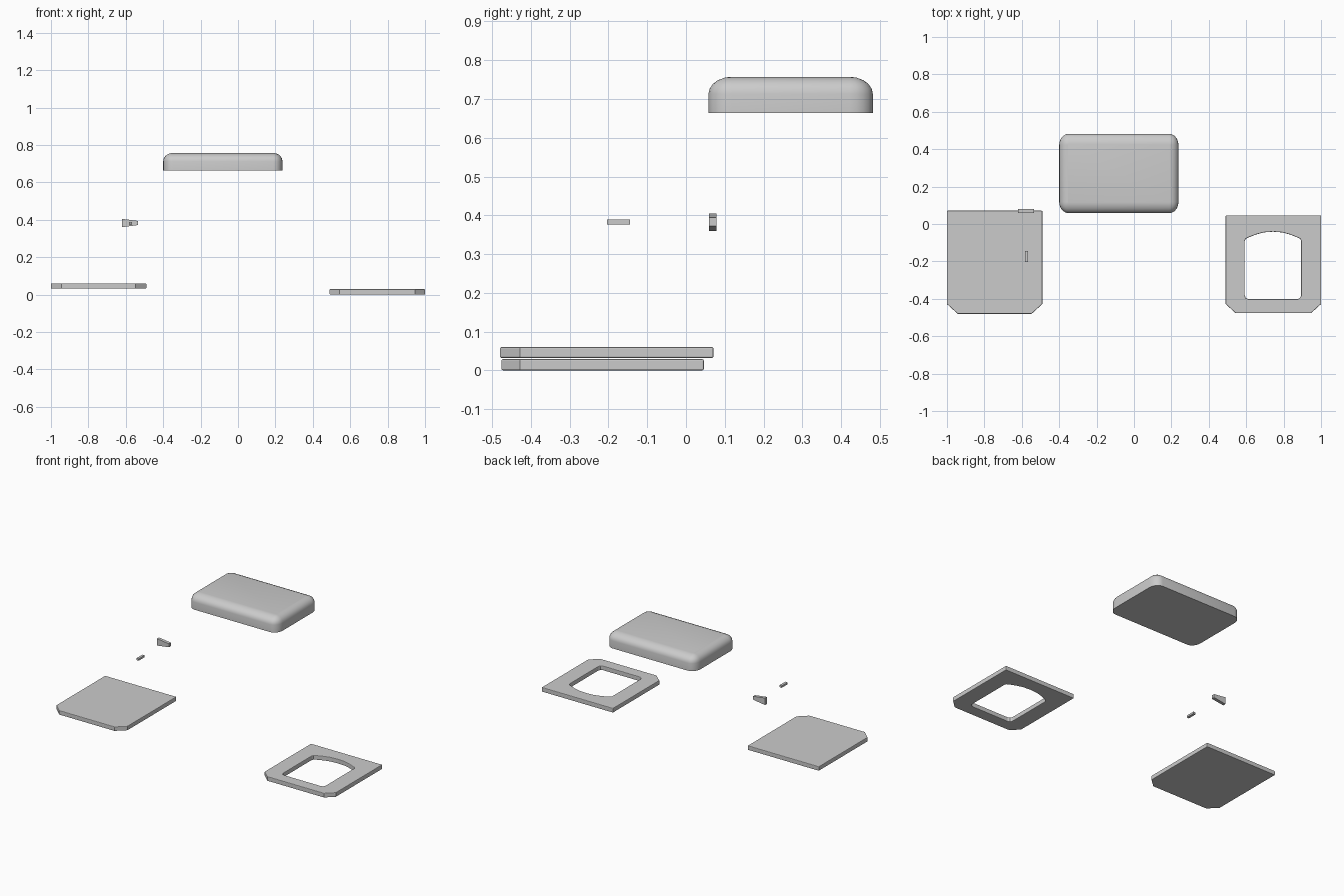
import bpy, bmesh
from math import sin, cos, pi

if "Cube" in bpy.data.objects:
    bpy.data.objects.remove(bpy.data.objects["Cube"])


def finish(name, bm, bevel=0.0, smooth=True):
    bmesh.ops.recalc_face_normals(bm, faces=bm.faces)
    mesh = bpy.data.meshes.new(name)
    bm.to_mesh(mesh)
    bm.free()
    ob = bpy.data.objects.new(name, mesh)
    bpy.context.collection.objects.link(ob)
    bpy.ops.object.select_all(action='DESELECT')
    bpy.context.view_layer.objects.active = ob
    ob.select_set(True)
    if smooth:
        bpy.ops.object.shade_smooth_by_angle(angle=0.6)
    if bevel:
        mod = ob.modifiers.new("edge_round", 'BEVEL')
        mod.width = bevel
        mod.segments = 2
        mod.limit_method = 'ANGLE'
        mod.angle_limit = 0.9
    return ob


def plate(name, outline, z0, z1, hole=None, bevel=0.004):
    """Extrude a flat outline, with an optional hole, between two heights."""
    bm = bmesh.new()
    edges = []
    for loop in [outline] + ([hole] if hole else []):
        vs = [bm.verts.new((x, y, z0)) for x, y in loop]
        edges += [bm.edges.new((a, b)) for a, b in zip(vs, vs[1:] + vs[:1])]
    if hole:
        bmesh.ops.triangle_fill(bm, edges=edges, use_beauty=True)
    else:
        bm.faces.new(bm.verts[:])
    geo = bmesh.ops.extrude_face_region(bm, geom=bm.faces[:], use_keep_orig=True)["geom"]
    bmesh.ops.translate(bm, vec=(0, 0, z1 - z0),
                        verts=[g for g in geo if isinstance(g, bmesh.types.BMVert)])
    return finish(name, bm, bevel, smooth=False)


def clipped_rect(x0, x1, y0, y1, c):
    return [(x0, y1), (x0, y0 + c), (x0 + c * 1.1, y0),
            (x1 - c * 1.1, y0), (x1, y0 + c), (x1, y1)]


# solid panel
plate("solid_panel", clipped_rect(-1.0, -0.49, -0.48, 0.071, 0.052), 0.032, 0.06)

# frame panel with arched opening
cx, hw = 0.743, 0.151
right = [(hw - 0.02, -0.402), (hw - 0.006, -0.396), (hw, -0.382),
         (hw, -0.092), (hw - 0.005, -0.08), (hw - 0.018, -0.073)]
arch = [(0.09, -0.056), (0.05, -0.045), (0, -0.041)]
half = right + arch
opening = [(cx + x, y) for x, y in half] + [(cx - x, y) for x, y in half[-2::-1]]
plate("frame_panel", clipped_rect(0.49, 1.0, -0.476, 0.046, 0.048), 0.0, 0.029, opening)

# cushion: stacked rounded rectangles with an elliptical shoulder
bm = bmesh.new()
mx, my, hx, hy, rx, ry, n = -0.081, 0.27, 0.319, 0.212, 0.05, 0.06, 5
rings = []
levels = [(1.0, 0.664)] + [(cos(t * pi / 10), 0.713 + 0.044 * sin(t * pi / 10)) for t in range(5)]
levels.append((0.08, 0.757))
for s, z in levels:
    ring = []
    for q, (sx, sy) in enumerate([(1, 1), (-1, 1), (-1, -1), (1, -1)]):
        for i in range(n + 1):
            a = (q + i / n) * pi / 2
            ring.append(bm.verts.new((mx + sx * (hx - rx) + rx * s * cos(a),
                                      my + sy * (hy - ry) + ry * s * sin(a), z)))
    rings.append(ring)
for a, b in zip(rings, rings[1:]):
    for i in range(len(a)):
        j = (i + 1) % len(a)
        bm.faces.new((a[i], a[j], b[j], b[i]))
bm.faces.new(rings[0][::-1])
bm.faces.new(rings[-1])
finish("cushion", bm)

# tapered clip
bm = bmesh.new()
side = [(-0.621, 0.36), (-0.535, 0.372), (-0.535, 0.394), (-0.621, 0.405)]
front = [bm.verts.new((x, 0.059, z)) for x, z in side]
back = [bm.verts.new((x, 0.079, z)) for x, z in side]
bm.faces.new(front)
bm.faces.new(back[::-1])
for i in range(len(side)):
    j = (i + 1) % len(side)
    bm.faces.new((front[i], front[j], back[j], back[i]))
finish("tapered_clip", bm, smooth=False)

# small pin
plate("pin", [(-0.584, -0.204), (-0.567, -0.204), (-0.567, -0.144), (-0.584, -0.144)],
      0.376, 0.389, bevel=0.001)
